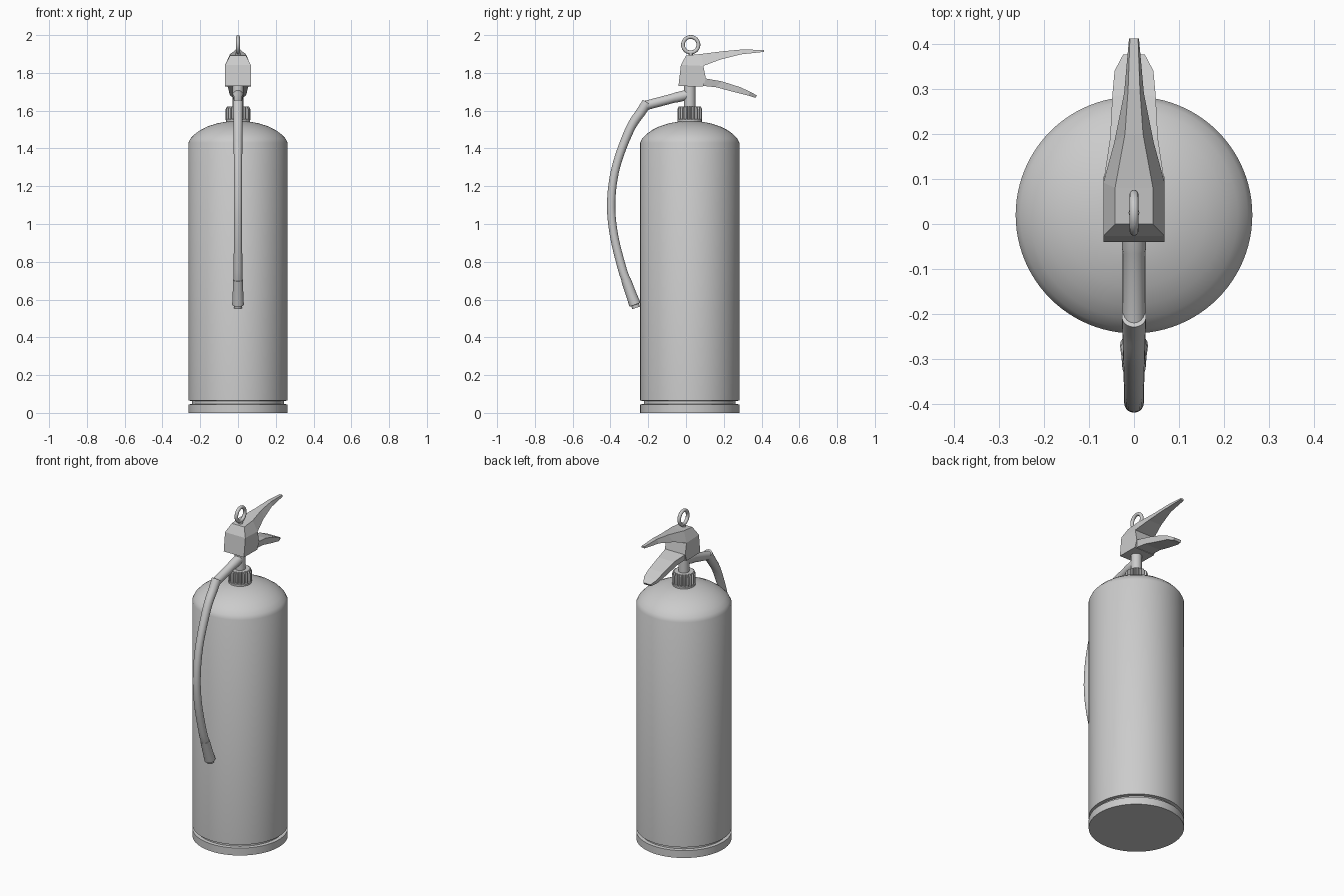
import bpy, bmesh, math
from mathutils import Vector

if "Cube" in bpy.data.objects:
    bpy.data.objects.remove(bpy.data.objects["Cube"])

CY = 0.02          # y of the cylinder axis


def loft(name, rings, smooth=True):
    """Skin a list of equal-length point rings and cap both ends."""
    bm = bmesh.new()
    vr = [[bm.verts.new(p) for p in r] for r in rings]
    n = len(vr[0])
    for a, b in zip(vr, vr[1:]):
        for i in range(n):
            j = (i + 1) % n
            bm.faces.new((a[i], a[j], b[j], b[i]))
    bm.faces.new(vr[0])
    bm.faces.new(vr[-1])
    bmesh.ops.recalc_face_normals(bm, faces=bm.faces)
    me = bpy.data.meshes.new(name)
    bm.to_mesh(me)
    bm.free()
    ob = bpy.data.objects.new(name, me)
    bpy.context.collection.objects.link(ob)
    if smooth:
        bpy.ops.object.select_all(action='DESELECT')
        bpy.context.view_layer.objects.active = ob
        ob.select_set(True)
        bpy.ops.object.shade_smooth_by_angle(angle=math.radians(30))
    return ob


def revolve(name, profile, n=64):
    """Revolve (radius, z) points about the cylinder axis."""
    return loft(name, [[(r * math.cos(math.tau * i / n), CY + r * math.sin(math.tau * i / n), z)
                        for i in range(n)] for r, z in profile])


def tube(name, pts, n=20):
    """Round tube along (y, z, radius) points in the x = 0 plane."""
    rings = []
    for k, (y, z, r) in enumerate(pts):
        a, b = pts[max(k - 1, 0)], pts[min(k + 1, len(pts) - 1)]
        t = Vector((0, b[0] - a[0], b[1] - a[1])).normalized()
        side = Vector((0, -t.z, t.y))
        rings.append([Vector((0, y, z)) + Vector((1, 0, 0)) * r * math.cos(math.tau * i / n)
                      + side * r * math.sin(math.tau * i / n) for i in range(n)])
    return loft(name, rings)


def spline(p, steps=6):
    """Catmull-Rom sampling through the points."""
    p = [Vector(q) for q in p]
    p = [2 * p[0] - p[1]] + p + [2 * p[-1] - p[-2]]
    out = []
    for a, b, c, d in zip(p, p[1:], p[2:], p[3:]):
        for s in range(steps):
            t = s / steps
            out.append(0.5 * (2 * b + (c - a) * t + (2 * a - 5 * b + 4 * c - d) * t * t
                              + (3 * b - a - 3 * c + d) * t ** 3))
    return [tuple(v) for v in out + [p[-2]]]


def bar(name, sections):
    """Faceted bar along y: (y top, y bottom, z top, z bottom, half width top, half width bottom)."""
    return loft(name, [[(-wt, yt, zt), (wt, yt, zt), (wb, yb, zb), (-wb, yb, zb)]
                       for yt, yb, zt, zb, wt, wb in sections], smooth=False)


# Tank with foot groove and domed shoulder
revolve("tank", [(0.2625, 0), (0.2625, 0.045), (0.243, 0.047), (0.243, 0.063), (0.2625, 0.065),
                 (0.2625, 1.43), (0.252, 1.452), (0.23, 1.475), (0.2, 1.497), (0.16, 1.517),
                 (0.11, 1.533), (0.06, 1.542)], 96)

# Knurled collar and valve stem
N, TEETH = 80, 20
rings = []
for z, ro, ri in [(1.535, .063, .063), (1.552, .065, .063), (1.556, .065, .055),
                  (1.608, .065, .055), (1.623, .058, .053)]:
    rings.append([((ro if i % 4 < 2 else ri) * math.cos(math.tau * i / N),
                   CY + (ro if i % 4 < 2 else ri) * math.sin(math.tau * i / N), z)
                  for i in range(TEETH * 4)])
loft("knurled_collar", rings)
revolve("valve_stem", [(0.03, 1.6), (0.03, 1.74)], 32)

# Valve head block, widest at the bottom front
loft("valve_head", [[(-.068, y0, z0), (.068, y0, z0), (.068, y1, z1), (-.068, y1, z1)]
                    for y0, z0, y1, z1 in [(-.04, 1.73, .09, 1.728), (-.036, 1.765, .105, 1.77),
                                           (-.027, 1.842, .092, 1.837)]], smooth=False)

# Upper squeeze lever
bar("upper_lever", [(0, -.027, 1.892, 1.842, .042, .068), (.08, .092, 1.9, 1.837, .042, .068),
                    (.2, .18, 1.915, 1.87, .02, .044), (.3, .29, 1.924, 1.898, .013, .022),
                    (.412, .412, 1.921, 1.911, .009, .011)])

# Lower carrying handle
bar("lower_handle", [(.06, .06, 1.772, 1.73, .066, .06), (.105, .1, 1.77, 1.73, .066, .057),
                     (.19, .16, 1.755, 1.724, .053, .053), (.285, .26, 1.725, 1.697, .048, .047),
                     (.34, .33, 1.7, 1.68, .043, .042), (.376, .368, 1.68, 1.668, .024, .024)])

# Pull ring on a small pin
bpy.ops.mesh.primitive_torus_add(location=(0, 0.025, 1.949), rotation=(0, math.pi / 2, 0),
                                 major_radius=0.041, minor_radius=0.01,
                                 major_segments=40, minor_segments=12)
ring = bpy.context.object
ring.name = "pull_ring"
bpy.ops.object.shade_smooth_by_angle(angle=math.radians(40))
tube("ring_pin", [(.025, 1.87, .012), (.025, 1.908, .012)], 12)

# Outlet pipe, hose and discharge nozzle
tube("outlet_pipe", [(.02, 1.687, .027), (-.055, 1.669, .027), (-.06, 1.668, .025),
                     (-.215, 1.627, .025)])
tube("hose", spline([(-.206, 1.643, .027), (-.235, 1.598, .026), (-.298, 1.5, .024),
                     (-.37, 1.305, .022), (-.396, 1.12, .022), (-.383, .95, .022),
                     (-.34, .77, .023), (-.312, .69, .024)]))
tube("nozzle", [(-.318, .705, .026), (-.293, .635, .028), (-.27, .573, .031),
                (-.2695, .572, .022), (-.264, .556, .021)])
